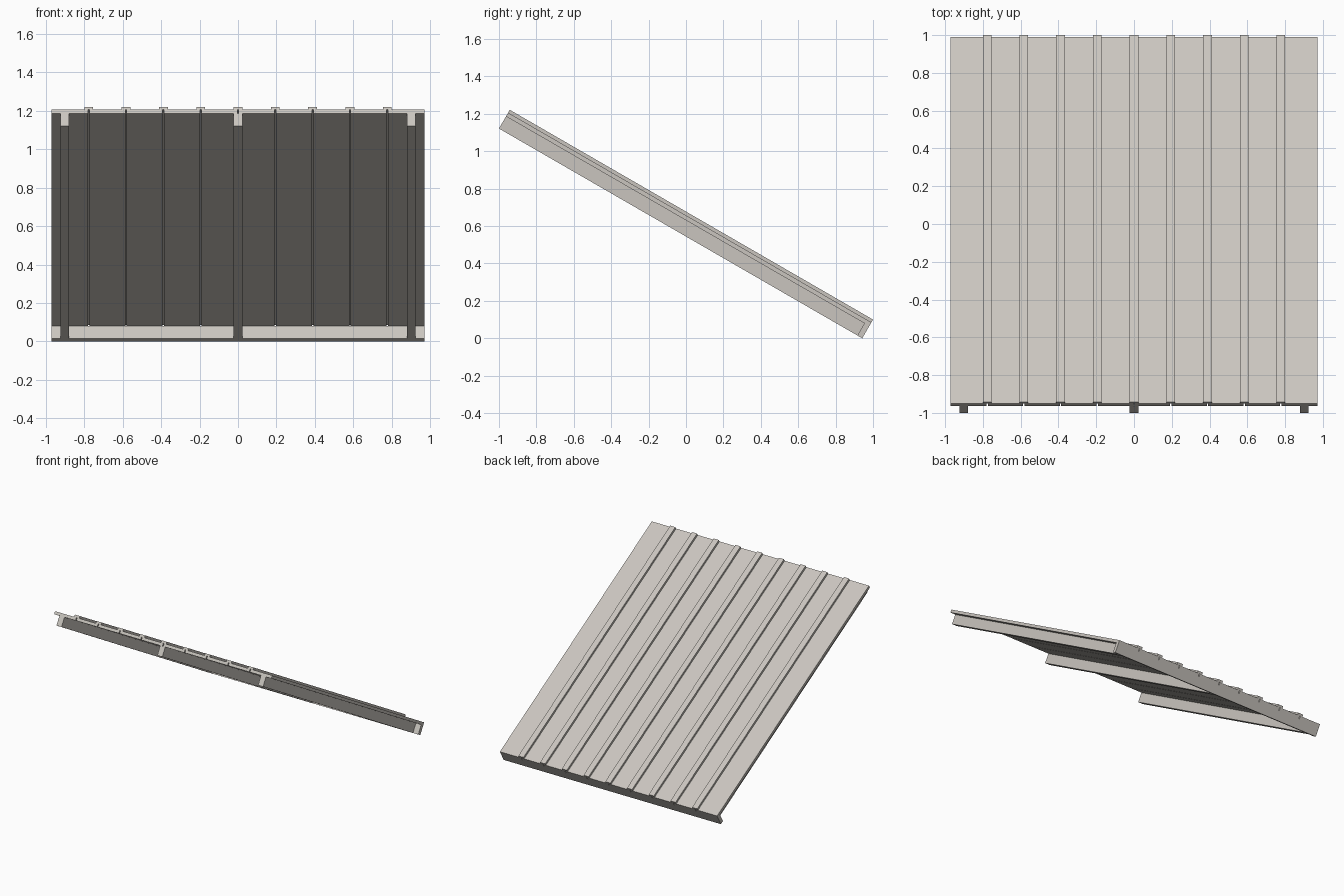
import bpy
import math
from mathutils import Matrix

if "Cube" in bpy.data.objects:
    bpy.data.objects.remove(bpy.data.objects["Cube"])

TILT = math.radians(30)
HALF_W = 0.972       # half width of the roof
N_BOARDS = 10
GAP = 0.007          # slit between neighbouring boards
RAFTER_H, BOARD_T, BATTEN_T = 0.075, 0.023, 0.0175
TOTAL_H = RAFTER_H + BOARD_T + BATTEN_T
LENGTH = (2 - TOTAL_H * math.sin(TILT)) / math.cos(TILT)

# roof frame: local y runs down the slope, local z points out of the roof
SLOPE = Matrix.Translation((0, -1, LENGTH * math.sin(TILT))) @ Matrix.Rotation(-TILT, 4, 'X')

wood = bpy.data.materials.new("pale_grey_wood")
wood.diffuse_color = (0.59, 0.56, 0.52, 1)
wood.use_nodes = True
wood.node_tree.nodes["Principled BSDF"].inputs["Base Color"].default_value = wood.diffuse_color


def beam(name, x, width, y0, y1, z0, z1):
    """Box placed in the sloped roof frame."""
    bpy.ops.mesh.primitive_cube_add(size=1)
    ob = bpy.context.object
    ob.name = name
    ob.data.transform(Matrix.Translation((x, (y0 + y1) / 2, (z0 + z1) / 2))
                      @ Matrix.Diagonal((width, y1 - y0, z1 - z0, 1)))
    ob.matrix_world = SLOPE
    ob.data.materials.append(wood)
    return ob


# rafters carrying the roof
for x in (-0.902, 0, 0.902):
    beam("rafter", x, 0.045, 0, LENGTH, 0, RAFTER_H)

# fascia boards along the low edge, fitted between and outside the rafters
edges = [-HALF_W, -0.9245, -0.8795, -0.0225, 0.0225, 0.8795, 0.9245, HALF_W]
for a, b in zip(edges[::2], edges[1::2]):
    beam("fascia", (a + b) / 2, b - a, LENGTH - 0.03, LENGTH, 0, RAFTER_H)

# roof boards
pitch = 2 * HALF_W / N_BOARDS
top = RAFTER_H + BOARD_T
for i in range(N_BOARDS):
    a = -HALF_W + i * pitch + (GAP / 2 if i else 0)
    b = -HALF_W + (i + 1) * pitch - (GAP / 2 if i < N_BOARDS - 1 else 0)
    beam("roof_board", (a + b) / 2, b - a, 0, LENGTH, RAFTER_H, top)

# battens covering the slits
for i in range(1, N_BOARDS):
    beam("batten", -HALF_W + i * pitch, 0.046, 0, LENGTH, top, TOTAL_H)
